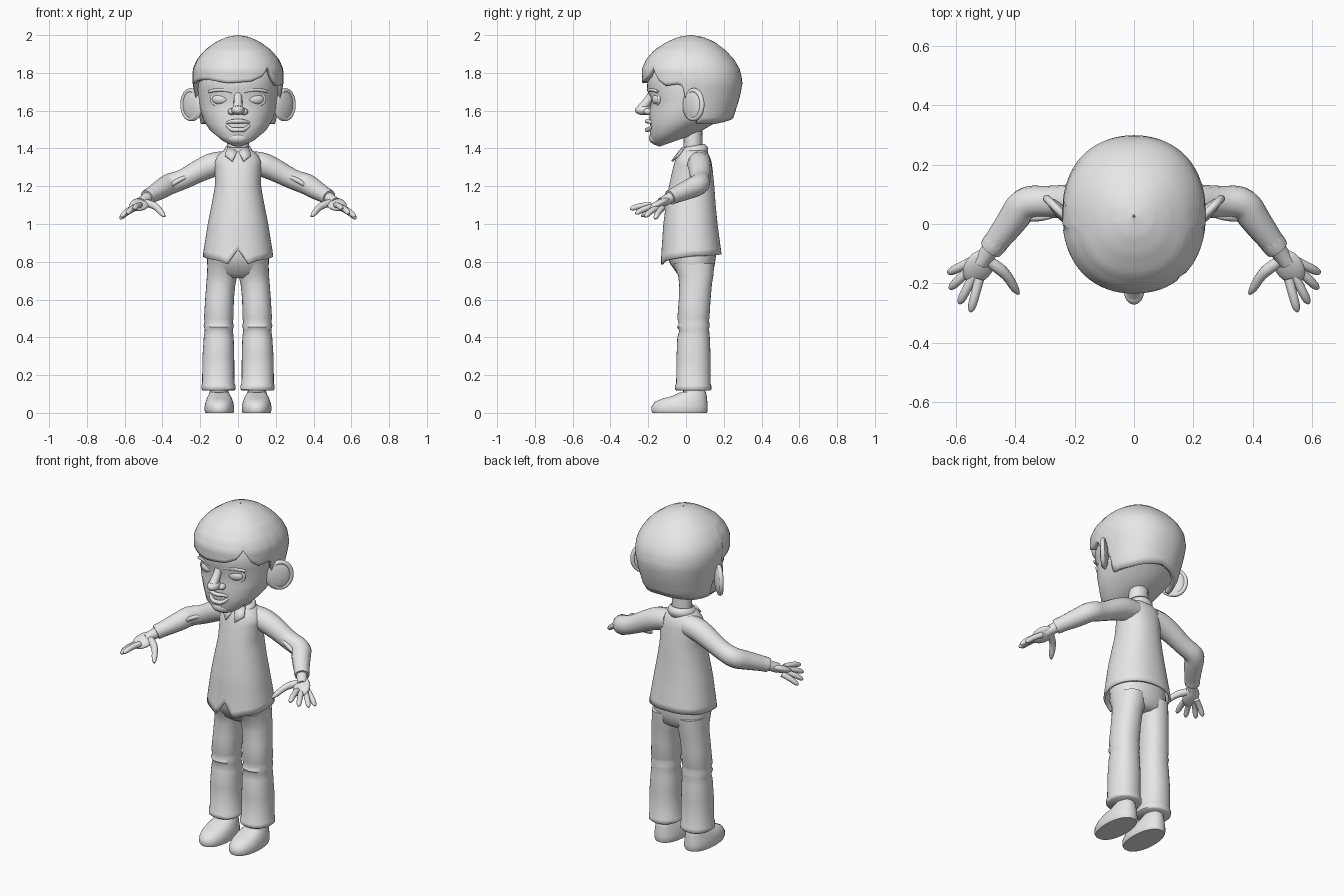
import bpy, bmesh, math
from mathutils import Matrix, Vector

GREY = bpy.data.materials.new("plain grey")
GREY.diffuse_color = (0.8, 0.8, 0.8, 1)


def finish(name, me, mirror=False, thick=0, angle=50):
    me.materials.clear()
    me.materials.append(GREY)
    me.shade_smooth()
    me.set_sharp_from_angle(angle=math.radians(angle))
    ob = bpy.data.objects.new(name, me)
    bpy.context.collection.objects.link(ob)
    if thick:
        m = ob.modifiers.new("thickness", 'SOLIDIFY')
        m.thickness, m.offset = thick, -1
    if mirror:
        ob.modifiers.new("mirror", 'MIRROR').use_mirror_merge = False
    return ob


def lerp_table(table, k):
    """Interpolate rows of (key, values...) at k."""
    if k <= table[0][0]:
        return table[0][1:]
    for a, b in zip(table, table[1:]):
        if k <= b[0]:
            t = (k - a[0]) / (b[0] - a[0])
            return [p + (q - p) * t for p, q in zip(a[1:], b[1:])]
    return table[-1][1:]


def oval(x0, x1, yf, yb, a, power):
    """Point on a rounded oval; angle 0 is the front, 90 degrees is +x."""
    s, c = math.sin(a), math.cos(a)
    e = 2 / power
    return ((x0 + x1) / 2 + (x1 - x0) / 2 * math.copysign(abs(s) ** e, s),
            (yf + yb) / 2 - (yb - yf) / 2 * math.copysign(abs(c) ** e, c))


def skin_rings(name, rings, caps=True, **kw):
    n = len(rings[0])
    verts = [p for r in rings for p in r]
    faces = [(j * n + i, j * n + (i + 1) % n, (j + 1) * n + (i + 1) % n, (j + 1) * n + i)
             for j in range(len(rings) - 1) for i in range(n)]
    if caps:
        faces += [tuple(range(n - 1, -1, -1)), tuple(range(len(verts) - n, len(verts)))]
    me = bpy.data.meshes.new(name)
    me.from_pydata(verts, [], faces)
    return finish(name, me, **kw)


def loft(name, rows, n=32, power=2.2, caps=True, **kw):
    """Rows bottom to top: z at front, x0, x1, y front, y back, tilt."""
    rings = []
    for z, x0, x1, yf, yb, tilt in rows:
        pts = [oval(x0, x1, yf, yb, 2 * math.pi * i / n, power) for i in range(n)]
        rings.append([(x, y, z + tilt * (y - yf)) for x, y in pts])
    return skin_rings(name, rings, caps, **kw)


def shell(name, profile, hem, n=72, steps=22, power=2.2, **kw):
    """Open shell: profile rows (z, y front, y back, half width), hem rows (degrees, z)."""
    top = profile[-1][0]
    rings = []
    for j in range(steps + 1):
        t = math.sin(j / steps * math.pi / 2)
        ring = []
        for i in range(n):
            deg = i * 360 / n
            low = lerp_table(hem, deg - 360 if deg > 180 else deg)[0]
            z = low + (top - low) * t
            yf, yb, w = lerp_table(profile, z)
            ring.append((*oval(-w, w, yf, yb, math.radians(deg), power), z))
        rings.append(ring)
    return skin_rings(name, rings, False, **kw)


def ball(name, loc, size, rot=(0, 0, 0), mirror=False):
    bm = bmesh.new()
    bmesh.ops.create_uvsphere(bm, u_segments=24, v_segments=14, radius=1)
    r = Matrix.Rotation(rot[2], 4, 'Z') @ Matrix.Rotation(rot[1], 4, 'Y') @ Matrix.Rotation(rot[0], 4, 'X')
    bm.transform(Matrix.Translation(loc) @ r @ Matrix.Diagonal((*size, 1)))
    me = bpy.data.meshes.new(name)
    bm.to_mesh(me)
    bm.free()
    return finish(name, me, mirror)


def tube(name, pts, mirror=False, cyclic=False):
    """Smooth tube through rows of (x, y, z, radius)."""
    cu = bpy.data.curves.new(name, 'CURVE')
    cu.dimensions, cu.bevel_depth, cu.bevel_resolution, cu.use_fill_caps = '3D', 1, 4, True
    sp = cu.splines.new('NURBS')
    sp.points.add(len(pts) - 1)
    for p, (x, y, z, r) in zip(sp.points, pts):
        p.co, p.radius = (x, y, z, 1), r
    sp.order_u, sp.resolution_u = 3, 5
    sp.use_cyclic_u, sp.use_endpoint_u = cyclic, not cyclic
    tmp = bpy.data.objects.new("tmp", cu)
    me = bpy.data.meshes.new_from_object(tmp)
    bpy.data.objects.remove(tmp)
    return finish(name, me, mirror)


def ring_tube(name, loc, a, b, r, turn, mirror=True):
    """Upright oval ring, turned about z."""
    rows = []
    for i in range(16):
        t = i * math.pi / 8
        p = Matrix.Rotation(turn, 3, 'Z') @ Vector((a * math.cos(t), 0, b * math.sin(t))) + Vector(loc)
        rows.append((*p, r))
    return tube(name, rows, mirror, True)


# Head and neck
loft("head", [(1.41, -.05, .05, -.14, .06, .35), (1.422, -.105, .105, -.172, .16, .35),
              (1.46, -.158, .158, -.192, .2, .3), (1.52, -.188, .188, -.19, .24, .2),
              (1.6, -.204, .204, -.196, .25, .1), (1.66, -.21, .21, -.182, .26, 0),
              (1.71, -.213, .213, -.208, .26, 0), (1.8, -.21, .21, -.2, .25, 0),
              (1.9, -.15, .15, -.14, .19, 0), (1.95, -.07, .07, -.06, .1, 0)], 40)
loft("neck", [(1.33, -.06, .06, -.015, .09, 0), (1.55, -.055, .055, -.01, .085, 0)], 20, 2)

# Hair with a swept fringe, sideburns and a rounded back
shell("hair", [(1.5, -.2, .2, .19), (1.56, -.2, .25, .207), (1.67, -.215, .285, .226),
               (1.75, -.232, .3, .242), (1.82, -.234, .285, .24), (1.87, -.212, .255, .218),
               (1.92, -.17, .21, .178), (1.965, -.1, .15, .115), (1.99, -.04, .09, .06),
               (2.0, .02, .03, .004)],
      [(-180, 1.56), (-130, 1.53), (-100, 1.53), (-95, 1.62), (-85, 1.63), (-80, 1.74),
       (-60, 1.76), (-40, 1.765), (-10, 1.745), (15, 1.755), (30, 1.78), (40, 1.83), (50, 1.76),
       (60, 1.73), (75, 1.74), (80, 1.73), (85, 1.63), (95, 1.62), (100, 1.53), (130, 1.53),
       (180, 1.56)], thick=.025)

# Ears
turn = math.radians(45)
ball("ear", (.24, .035, 1.63), (.072, .022, .085), (0, 0, turn), True)
ring_tube("ear_rim", (.25, .042, 1.632), .062, .076, .013, turn)

# Eyes, lids and brows
ball("eye", (.095, -.152, 1.66), (.045, .026, .029), (0, 0, .3), True)
ring_tube("eyelids", (.095, -.157, 1.66), .049, .032, .008, .3)
tube("brow", [(.03, -.195, 1.70, .008), (.09, -.192, 1.722, .013), (.155, -.15, 1.70, .007)], True)

# Nose, mouth and chin
tube("nose_bridge", [(0, -.175, 1.7, .02), (0, -.2, 1.65, .022), (0, -.235, 1.61, .026)])
ball("nose_tip", (0, -.225, 1.603), (.034, .046, .027))
ball("nostril", (.032, -.2, 1.595), (.022, .025, .018), (0, 0, 0), True)
for part, z, dip, r in (("upper_lip", 1.54, .004, .011), ("lower_lip", 1.52, -.022, .012)):
    tube(part, [(-.068, -.173, 1.532, .004), (-.04, -.195, z + dip, r), (0, -.21, z + dip, r),
                (.04, -.195, z + dip, r), (.068, -.173, 1.532, .004)])
ball("chin", (0, -.155, 1.455), (.06, .042, .035))

# Shirt with a flared hem and a front notch
shell("shirt", [(.79, -.137, .195, .19), (.85, -.13, .187, .184), (1.0, -.12, .167, .16),
                (1.1, -.107, .157, .14), (1.2, -.09, .15, .122), (1.28, -.073, .142, .122),
                (1.33, -.06, .135, .125), (1.36, -.05, .125, .11), (1.385, -.035, .11, .085),
                (1.395, -.02, .1, .06)],
      [(-180, .84), (-90, .83), (-30, .805), (-15, .787), (0, .865), (15, .787), (30, .805),
       (90, .83), (180, .84)], steps=26, thick=.012)
loft("collar", [(1.345, -.08, .08, -.05, .118, .15), (1.375, -.076, .076, -.042, .116, .2),
                (1.405, -.062, .062, -.025, .1, .15)], 28, 2, caps=False, thick=.008)

# Pointed collar flaps
me = bpy.data.meshes.new("collar_flap")
me.from_pydata([(.004, -.04, 1.385), (.03, -.078, 1.335), (.07, -.045, 1.365), (.055, -.012, 1.412)],
               [], [(0, 1, 2, 3)])
finish("collar_flap", me, True, .01)

# Sleeves with elbow folds and cuffs
tube("sleeve", [(.06, .07, 1.325, .06), (.12, .07, 1.32, .066), (.2, .075, 1.285, .06),
                (.29, .075, 1.235, .052), (.37, .075, 1.21, .056), (.405, .015, 1.185, .053),
                (.475, -.075, 1.145, .04)], True)
tube("elbow_fold", [(.27, .03, 1.25, .008), (.315, .02, 1.235, .016), (.355, .02, 1.205, .01)], True)
tube("cuff", [(.455, -.05, 1.157, .041), (.468, -.066, 1.149, .044), (.482, -.084, 1.14, .04)], True)

# Hands
d = Vector((.5, -.75, -.35)).normalized()
yaw, pitch = math.atan2(d.y, d.x), math.asin(-d.z)
tube("wrist", [(.47, -.07, 1.147, .032), (.49, -.095, 1.132, .028), (.515, -.13, 1.113, .028)], True)
ball("palm", (.521, -.143, 1.104), (.068, .049, .022), (.35, pitch, yaw), True)
fingers = {"little_finger": ((.545, -.125, 1.085), (.626, -.165, 1.028)),
           "ring_finger": ((.55, -.15, 1.088), (.62, -.218, 1.038)),
           "middle_finger": ((.54, -.175, 1.092), (.588, -.268, 1.055)),
           "index_finger": ((.52, -.185, 1.1), (.55, -.296, 1.08))}
for part, ends in fingers.items():
    a, b = map(Vector, ends)
    m = a.lerp(b, .5) + Vector((0, 0, .008))
    e = b - (b - a).normalized() * .008
    tube(part, [(*a, .016), (*m, .0155), (*e, .014), (*b, .004)], True)
tube("thumb", [(.505, -.115, 1.118, .018), (.458, -.145, 1.105, .021), (.425, -.175, 1.085, .017),
               (.398, -.222, 1.05, .015), (.388, -.235, 1.04, .005)], True)

# Trousers: hips, then legs with knee folds and a turned hem
loft("hips", [(.715, -.07, .07, -.02, .115, 0), (.735, -.15, .15, -.045, .143, 0),
              (.79, -.164, .164, -.085, .153, 0), (.84, -.162, .162, -.1, .16, 0),
              (.95, -.14, .14, -.09, .14, 0)])
loft("trouser_leg", [(.118, .022, .186, -.05, .128, 0), (.125, .013, .194, -.058, .134, 0),
                     (.145, .013, .194, -.058, .134, 0), (.155, .019, .19, -.052, .13, 0),
                     (.3, .02, .188, -.05, .13, 0), (.4, .023, .181, -.046, .126, 0),
                     (.435, .028, .176, -.036, .122, .05), (.455, .022, .182, -.048, .126, .08),
                     (.475, .028, .176, -.038, .12, .08), (.5, .024, .18, -.046, .124, 0),
                     (.6, .022, .174, -.038, .13, 0), (.68, .014, .168, -.036, .137, 0),
                     (.73, .002, .164, -.042, .145, 0), (.79, 0, .162, -.07, .15, 0)], mirror=True)

# Ankles and shoes
loft("ankle", [(.07, .052, .148, -.015, .09, 0), (.2, .052, .148, -.015, .09, 0)], 20, 2, mirror=True)
loft("shoe", [(0, .024, .172, -.178, .11, 0), (.012, .02, .177, -.184, .115, 0),
              (.035, .02, .177, -.182, .115, 0), (.058, .026, .172, -.165, .113, 0),
              (.076, .034, .163, -.125, .11, .05), (.09, .044, .154, -.07, .107, .08),
              (.108, .05, .15, -.035, .1, .08)], mirror=True)
